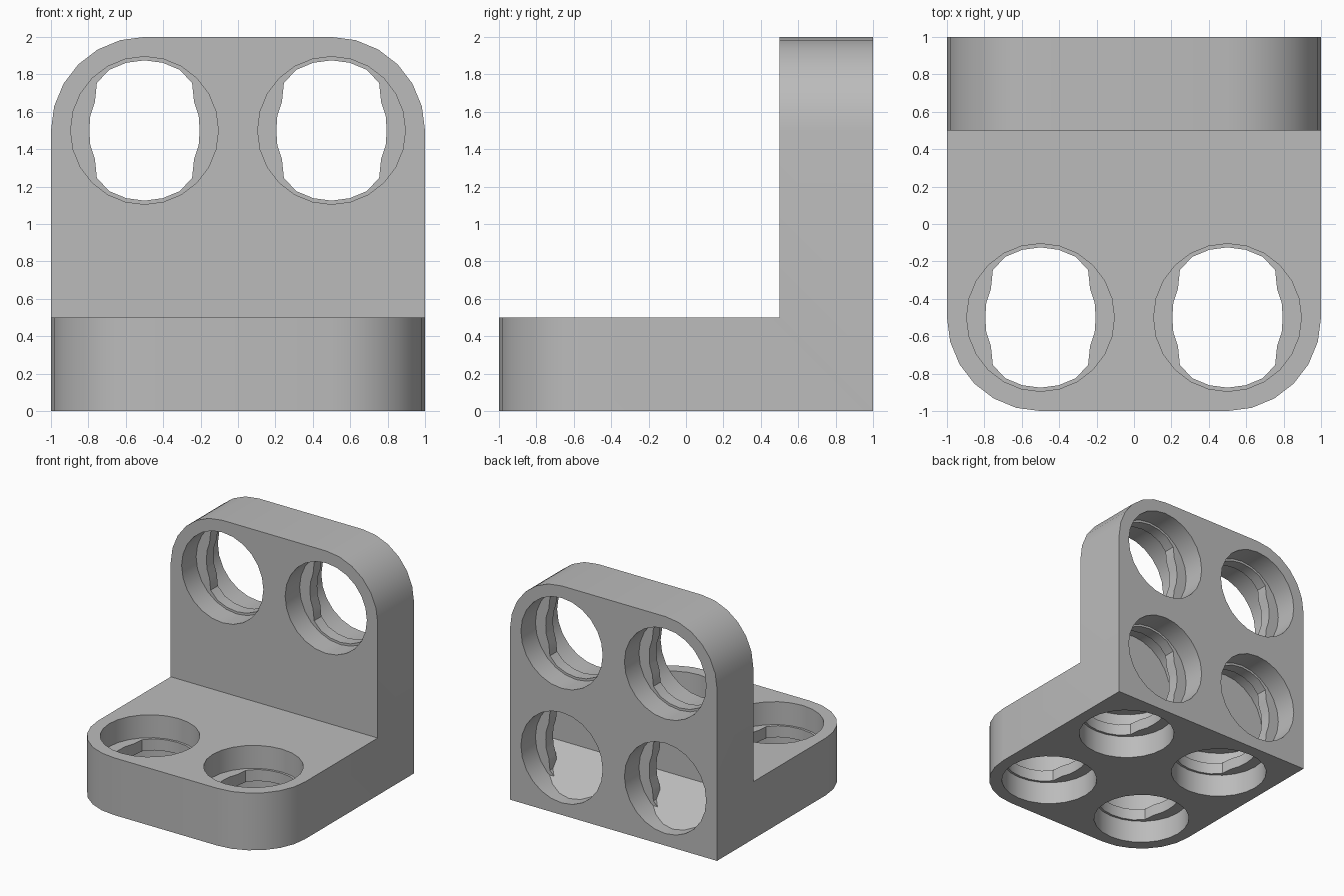
import bpy, bmesh, math

if "Cube" in bpy.data.objects:
    bpy.data.objects.remove(bpy.data.objects["Cube"], do_unlink=True)

grey = bpy.data.materials.new("light_grey")
grey.use_nodes = True
colour = (0.5, 0.5, 0.5, 1)
grey.diffuse_color = colour
grey.node_tree.nodes["Principled BSDF"].inputs["Base Color"].default_value = colour


def make_object(name, bm):
    bmesh.ops.recalc_face_normals(bm, faces=bm.faces[:])
    mesh = bpy.data.meshes.new(name)
    bm.to_mesh(mesh)
    bm.free()
    mesh.materials.append(grey)
    obj = bpy.data.objects.new(name, mesh)
    bpy.context.collection.objects.link(obj)
    return obj


# Bracket body: L profile swept across the width, outer corners rounded
bm = bmesh.new()
profile = [(-1, 0), (1, 0), (1, 2), (0.5, 2), (0.5, 0.5), (-1, 0.5)]
face = bm.faces.new([bm.verts.new((-1, y, z)) for y, z in profile])
swept = bmesh.ops.extrude_face_region(bm, geom=[face])["geom"]
bmesh.ops.translate(bm, vec=(2, 0, 0),
                    verts=[v for v in swept if isinstance(v, bmesh.types.BMVert)])


def is_corner(edge):
    a, b = (v.co for v in edge.verts)
    return a.x == b.x and ((a.y == b.y == -1) or (a.z == b.z == 2))


bmesh.ops.bevel(bm, geom=[e for e in bm.edges if is_corner(e)], offset=0.5,
                segments=6, profile=0.5, affect='EDGES')
bracket = make_object("bracket", bm)

# Hole outlines: round bore, and a narrower throat with ribs at both sides
SIDES = 24
QUARTER = [0.295, 0.30, 0.306, 0.36, 0.375, 0.375, 0.375]
THROAT = [QUARTER[min(i % 12, 12 - i % 12)] for i in range(SIDES)]
BORE = [0.395] * SIDES


def add_hole(bm, place, cx, ct, blind):
    """Loft one stepped hole; blind ones stop at the diagonal inside the corner."""
    part = bmesh.new()
    end = 0.41 if blind else 0.6
    steps = [(-0.1, BORE), (0.2, BORE), (0.2, THROAT),
             (0.3, THROAT), (0.3, BORE), (end, BORE)]
    rings = []
    for depth, radii in steps:
        ring = []
        for i, r in enumerate(radii):
            a = 2 * math.pi * i / SIDES
            ring.append(part.verts.new((cx + r * math.cos(a), depth, ct + r * math.sin(a))))
        rings.append(ring)
    for lower, upper in zip(rings, rings[1:]):
        for i in range(SIDES):
            j = (i + 1) % SIDES
            part.faces.new((lower[i], lower[j], upper[j], upper[i]))
    part.faces.new(rings[0])
    part.faces.new(rings[-1])
    if blind:
        cut = bmesh.ops.bisect_plane(
            part, geom=part.verts[:] + part.edges[:] + part.faces[:], dist=1e-5,
            plane_co=(0, 0, 0.004), plane_no=(0, 1, -1), clear_outer=True)
        rim = [g for g in cut["geom_cut"] if isinstance(g, bmesh.types.BMEdge)]
        bmesh.ops.edgenet_fill(part, edges=rim)
    for v in part.verts:
        v.co = place(*v.co)
    bmesh.ops.recalc_face_normals(part, faces=part.faces[:])
    temp = bpy.data.meshes.new("temp")
    part.to_mesh(temp)
    part.free()
    bm.from_mesh(temp)
    bpy.data.meshes.remove(temp)


# Holes in the wall and in the base, mirrored about the corner diagonal
bm = bmesh.new()
for place in (lambda x, d, t: (x, 1 - d, t), lambda x, d, t: (x, 1 - t, d)):
    for cx in (-0.5, 0.5):
        add_hole(bm, place, cx, 0.5, True)
        add_hole(bm, place, cx, 1.5, False)
cutter = make_object("hole_cutter", bm)
cutter.hide_render = True

cut = bracket.modifiers.new("holes", 'BOOLEAN')
cut.operation = 'DIFFERENCE'
cut.solver = 'EXACT'
cut.use_self = True
cut.object = cutter
bpy.ops.object.select_all(action='DESELECT')
bracket.select_set(True)
bpy.context.view_layer.objects.active = bracket
bpy.ops.object.modifier_apply(modifier="holes")
bpy.data.objects.remove(cutter, do_unlink=True)
bpy.ops.object.shade_smooth_by_angle(angle=math.radians(30))
